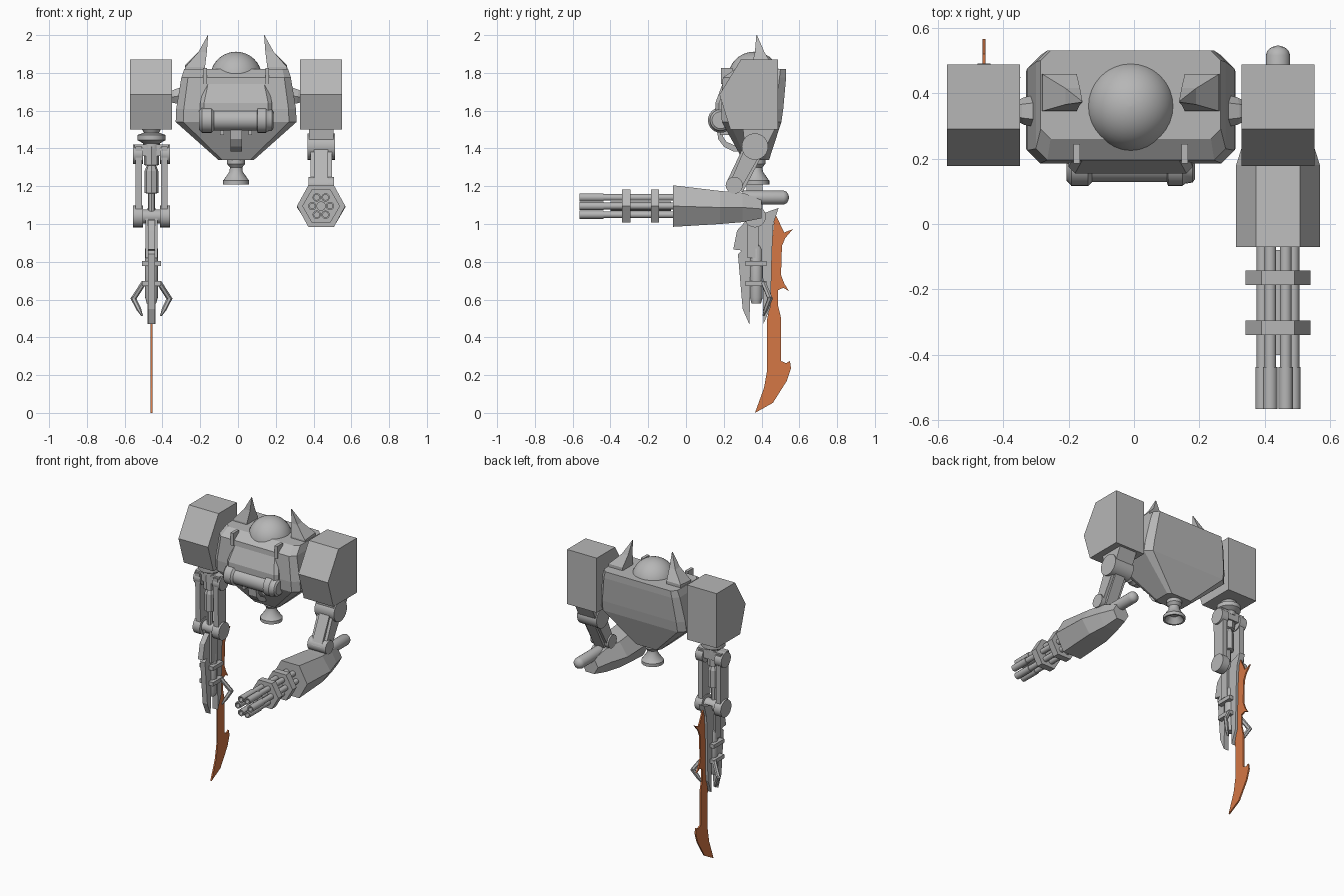
import bpy, bmesh, math
from mathutils import Vector

if "Cube" in bpy.data.objects:
    bpy.data.objects.remove(bpy.data.objects["Cube"])


def material(name, rgb):
    m = bpy.data.materials.new(name)
    m.diffuse_color = (*rgb, 1)
    m.use_nodes = True
    m.node_tree.nodes["Principled BSDF"].inputs["Base Color"].default_value = m.diffuse_color
    return m


GREY = material("grey_metal", (0.47, 0.47, 0.47))
ORANGE = material("orange_blade", (0.66, 0.185, 0.06))


def loft(name, rings, smooth=False, mat=GREY):
    """Skin a list of equal-length rings and cap both ends."""
    bm = bmesh.new()
    vs = [[bm.verts.new(p) for p in r] for r in rings]
    n = len(rings[0])
    for a, b in zip(vs, vs[1:]):
        for i in range(n):
            bm.faces.new((a[i], a[(i + 1) % n], b[(i + 1) % n], b[i]))
    bm.faces.new(vs[0])
    bm.faces.new(vs[-1])
    bmesh.ops.recalc_face_normals(bm, faces=bm.faces)
    me = bpy.data.meshes.new(name)
    bm.to_mesh(me)
    bm.free()
    me.materials.append(mat)
    ob = bpy.data.objects.new(name, me)
    bpy.context.collection.objects.link(ob)
    if smooth:
        bpy.ops.object.select_all(action='DESELECT')
        ob.select_set(True)
        bpy.context.view_layer.objects.active = ob
        bpy.ops.object.shade_smooth_by_angle(angle=math.radians(35))
    return ob


def tube(name, start, end, steps, n=20, smooth=True):
    """Round body from start to end; steps are (fraction, radius) pairs."""
    a, b = Vector(start), Vector(end)
    d = (b - a).normalized()
    up = Vector((0, 1, 0)) if abs(d.z) > 0.9 else Vector((0, 0, 1))
    u = up.cross(d).normalized()
    v = d.cross(u)
    ang = [2 * math.pi * i / n for i in range(n)]
    return loft(name, [[a.lerp(b, t) + r * (math.cos(q) * u + math.sin(q) * v) for q in ang]
                       for t, r in steps], smooth)


def rod(name, start, end, r, n=16):
    return tube(name, start, end, [(0, r), (1, r)], n)


def prism(name, x0, x1, yz, mat=GREY):
    return loft(name, [[(x, y, z) for y, z in yz] for x in (x0, x1)], mat=mat)


def box(name, x0, x1, y0, y1, z0, z1):
    return prism(name, x0, x1, [(y0, z0), (y1, z0), (y1, z1), (y0, z1)])


def bar(name, x0, x1, a, b, w0, w1):
    """Flat link in the side plane between two (y, z) pivots."""
    a, b = Vector(a), Vector(b)
    d = (b - a).normalized()
    p = Vector((-d.y, d.x))
    return prism(name, x0, x1, [tuple(q) for q in (a + p * w0, b + p * w1, b - p * w1, a - p * w0)])


def slab(z, hw, y0, y1, c):
    """Chamfered rectangle section of the torso."""
    return [(CX + x, y, z) for x, y in (
        (-hw + c, y0), (hw - c, y0), (hw, y0 + c), (hw, y1 - c),
        (hw - c, y1), (-hw + c, y1), (-hw, y1 - c), (-hw, y0 + c))]


CX = -0.01
# Torso
loft("torso", [slab(1.34, .095, .30, .44, .02), slab(1.54, .32, .19, .505, .04),
               slab(1.61, .317, .185, .515, .04), slab(1.775, .29, .195, .53, .035),
               slab(1.82, .275, .26, .53, .03)])
loft("chest_panel", [slab(1.50, .14, .21, .30, .02), slab(1.57, .19, .155, .30, .02),
                     slab(1.64, .19, .155, .30, .02), slab(1.76, .165, .20, .30, .02)])

# Head dome
R = 0.137
tube("dome", (CX, .36, 1.775), (CX, .36, 1.775 + R),
     [(math.sin(q), max(R * math.cos(q), .001)) for q in [math.pi / 2 * i / 10 for i in range(11)]], 32)

# Horns, horn bases, brow fins, shoulder stubs
for s in (-1, 1):
    side = "left" if s < 0 else "right"

    def rect(xa, xb, ya, yb, z0, z1):
        return [(CX + s * xa, ya, z0), (CX + s * xb, ya, z0), (CX + s * xb, yb, z1), (CX + s * xa, yb, z1)]
    loft("horn_" + side, [rect(.165, .275, .345, .458, 1.76, 1.76), rect(.165, .27, .345, .458, 1.83, 1.84),
                          rect(.155, .20, .365, .415, 1.91, 1.91), rect(.148, .15, .372, .376, 2.0, 2.0)])
    box("brow_fin_" + side, CX + s * .165 - .01, CX + s * .165 + .01, .185, .245, 1.74, 1.825)
    tube("shoulder_stub_" + side, (CX + s * .29, .345, 1.68), (CX + s * .35, .345, 1.67),
         [(0, .05), (.6, .042), (1, .03)], 6, False)
    # Shoulder pod
    c = CX + s * .45
    prism("shoulder_pod_" + side, c - .111, c + .111,
          [(.487, 1.87), (.29, 1.87), (.177, 1.685), (.235, 1.5), (.487, 1.5)])

# Chest lamp cylinder with end caps, feet and cable
tube("chest_lamp", (-.207, .183, 1.55), (.187, .183, 1.55),
     [(0, .05), (.03, .062), (.04, .067), (.17, .067), (.2, .055), (.78, .055), (.79, .067),
      (.90, .067), (.92, .06), (.98, .056), (1, .045)], 24)
for x in (-.085, .065):
    box("lamp_foot", x - .01, x + .01, .18, .24, 1.47, 1.53)
prism("chin_cable", CX - .03, CX + .03,
      [(.165, 1.50), (.17, 1.45), (.20, 1.41), (.25, 1.385), (.32, 1.38), (.32, 1.41),
       (.26, 1.415), (.215, 1.435), (.195, 1.465), (.195, 1.50)])
tube("belly_thruster", (CX, .372, 1.36), (CX, .372, 1.21),
     [(0, .048), (.28, .048), (.4, .033), (.55, .035), (.83, .064), (.86, .069), (1, .069),
      (1, .058), (.75, .03)], 24)

# Gun arm: bracket, cheeks, link and elbow
GX, GZ = .44, 1.095
prism("gun_bracket", GX - .065, GX + .065, [(.30, 1.52), (.48, 1.52), (.42, 1.40), (.36, 1.36), (.31, 1.42)])
rod("gun_shoulder_joint", (GX - .073, .365, 1.41), (GX + .073, .365, 1.41), .07, 24)
bar("gun_link", GX - .037, GX + .037, (.365, 1.41), (.255, 1.19), .055, .05)
for s in (-1, 1):
    bar("gun_side_link", GX + s * .037, GX + s * .057, (.36, 1.40), (.255, 1.19), .045, .032)
rod("gun_elbow", (GX - .068, .255, 1.205), (GX + .068, .255, 1.205), .045, 20)


# Gun pod: six-sided and tapering to the back
def hexagon(y, rx, z0, z1, k=.53):
    m = (z0 + z1) / 2
    return [(GX + a * rx, y, z) for a, z in ((1, m), (k, z1), (-k, z1), (-1, m), (-k, z0), (k, z0))]


loft("gun_pod", [hexagon(-.07, .128, .985, 1.205), hexagon(.18, .128, 1.0, 1.175),
                 hexagon(.30, .09, 1.01, 1.165), hexagon(.40, .06, 1.03, 1.13)])
tube("gun_exhaust", (GX, .30, 1.14), (GX, .545, 1.14),
     [(0, .037), (.88, .037), (.94, .032), (.98, .02), (1, .004)], 20)
tube("barrel_core", (GX, -.08, GZ), (GX, -.40, GZ), [(0, .025), (1, .025)], 12)
for i in range(6):
    q = math.radians(60 * i)
    x, z = GX + .047 * math.cos(q), GZ + .053 * math.sin(q)
    tube("gun_barrel", (x, -.05, z), (x, -.565, z),
         [(0, .018), (.75, .018), (.75, .022), (1, .022), (1, .014), (.9, .014)], 14)
for y in (-.142, -.295):
    tube("barrel_clamp", (GX, y, GZ), (GX, y - .044, GZ), [(0, .1), (1, .1)], 6, False)

# Blade arm: swivel, twin plates, piston and elbow
BX = -.458
tube("swivel", (BX, .36, 1.51), (BX, .36, 1.40),
     [(0, .055), (.25, .04), (.35, .075), (.6, .075), (.75, .045), (1, .045)], 16)
box("arm_yoke", BX - .09, BX + .09, .325, .40, 1.36, 1.42)
for s in (-1, 1):
    bar("upper_arm_plate", BX + s * .05, BX + s * .085, (.36, 1.41), (.365, 1.0), .045, .04)
    for z, r in ((1.37, .052), (1.04, .058)):
        rod("arm_disc", (BX + s * .045, .365, z), (BX + s * .098, .365, z), r, 20)
tube("upper_arm_piston", (BX, .355, 1.41), (BX, .355, 1.02),
     [(0, .042), (.25, .04), (.26, .025), (.33, .036), (.63, .036), (.64, .018), (1, .018)], 8, False)
rod("elbow_axle", (BX - .05, .365, 1.04), (BX + .05, .365, 1.04), .038)

# Forearm guards and centre
prism("forearm_front_guard", BX - .018, BX + .018,
      [(.25, .865), (.27, .965), (.32, 1.02), (.37, 1.0), (.365, .85), (.335, .84), (.34, .6),
       (.335, .47), (.30, .55), (.275, .84), (.295, .86)])
prism("forearm_rear_guard", BX - .02, BX + .02,
      [(.34, 1.02), (.42, 1.06), (.49, 1.085), (.462, 1.0), (.455, .85), (.448, .56), (.41, .47),
       (.405, .8), (.36, .86)])
for s in (-1, 1):
    box("forearm_strut", BX + s * .018, BX + s * .033, .325, .385, .82, 1.03)
tube("forearm_cylinder", (BX, .372, .90), (BX, .372, .58),
     [(0, .02), (.1, .034), (.9, .034), (1, .025)], 16)
for z in (.79, .685):
    box("cylinder_clamp", BX - .05, BX + .05, .315, .425, z - .013, z + .013)

# Claw fingers
for s in (-1, 1):
    path = [(.04, .41, .69), (.095, .445, .605), (.05, .41, .515)]
    pts = [Vector((BX + s * x, y, z)) for x, y, z in path]
    tube("claw_upper", pts[0], pts[1], [(0, .014), (1, .014)], 6, False)
    tube("claw_tip", pts[1], pts[2], [(-.08, .014), (.6, .013), (1, .005)], 6, False)

# Curved blade with barbed back
prism("blade", BX - .005, BX + .005,
      [(.47, 1.06), (.503, .99), (.52, .955), (.566, .973), (.525, .925), (.508, .884), (.503, .73),
       (.52, .685), (.545, .645), (.515, .662), (.487, .65), (.487, .57), (.503, .503), (.503, .275),
       (.53, .263), (.55, .275), (.556, .238), (.534, .17), (.46, .053), (.365, 0), (.413, .132),
       (.43, .228), (.428, .49), (.45, .6), (.45, .836)], ORANGE)
